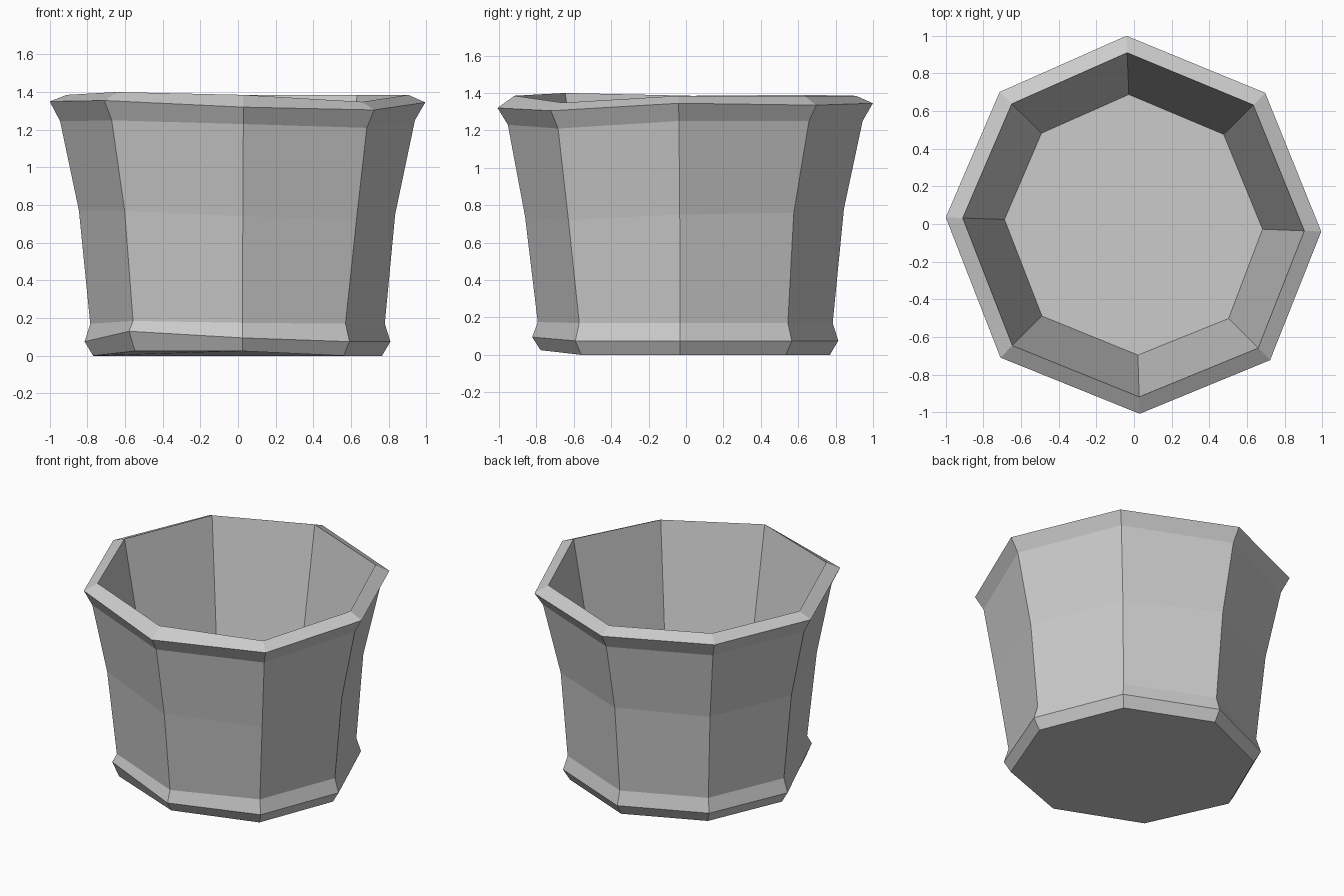
import bpy, bmesh
from math import radians, sin, cos

if "Cube" in bpy.data.objects:
    bpy.data.objects.remove(bpy.data.objects["Cube"], do_unlink=True)

# Single plain clay-grey material
grey = bpy.data.materials.new("plain grey")
grey.use_nodes = True
colour = (0.6, 0.6, 0.6, 1)
grey.diffuse_color = colour
grey.node_tree.nodes["Principled BSDF"].inputs["Base Color"].default_value = colour

# Eight slightly uneven corners, counter-clockwise from +x
angles = [-2.3, 45, 92.3, 135.5, 178, 225, 271.7, 315]
wobble = [-.005, -.015, 0, 0, 0, .003, .008, .022]


def ring(bm, radius, height, dz=(0,) * 8, uneven=1):
    """Add one octagonal ring with small per-corner height offsets."""
    verts = []
    for a, w, d in zip(angles, wobble, dz):
        r = radius + w * uneven
        verts.append(bm.verts.new((r * cos(radians(a)), r * sin(radians(a)), height + d)))
    return verts


rim_tilt = (.01, 0, .01, .015, .015, .02, -.015, -.03)
bm = bmesh.new()
rings = [
    # Foot
    ring(bm, .77, 0, (0, 0, 0, 0, 0, .025, .025, 0)),
    ring(bm, .815, .075, (0, 0, 0, 0, 0, .055, .02, 0)),
    ring(bm, .785, .17, (0, 0, 0, 0, 0, .015, .005, 0)),
    # Flared outer wall
    ring(bm, .845, .75, (0, .01, .03, .02, .02, .02, -.01, -.03), 2),
    ring(bm, .945, 1.24, (.01, .01, .01, .01, .005, .01, -.01, -.03)),
    # Projecting rim and its inner ridge
    ring(bm, 1.0, 1.335, rim_tilt),
    ring(bm, .91, 1.385, (0, 0, 0, .005, 0, .015, 0, -.037)),
    # Inner floor
    ring(bm, .688, .2),
]
for low, high in zip(rings, rings[1:]):
    for i in range(8):
        j = (i + 1) % 8
        bm.faces.new((low[i], low[j], high[j], high[i]))
bm.faces.new(rings[0][::-1])
bm.faces.new(rings[-1])
bmesh.ops.recalc_face_normals(bm, faces=bm.faces)

mesh = bpy.data.meshes.new("flower_pot")
bm.to_mesh(mesh)
bm.free()
mesh.materials.append(grey)
pot = bpy.data.objects.new("flower_pot", mesh)
bpy.context.collection.objects.link(pot)
